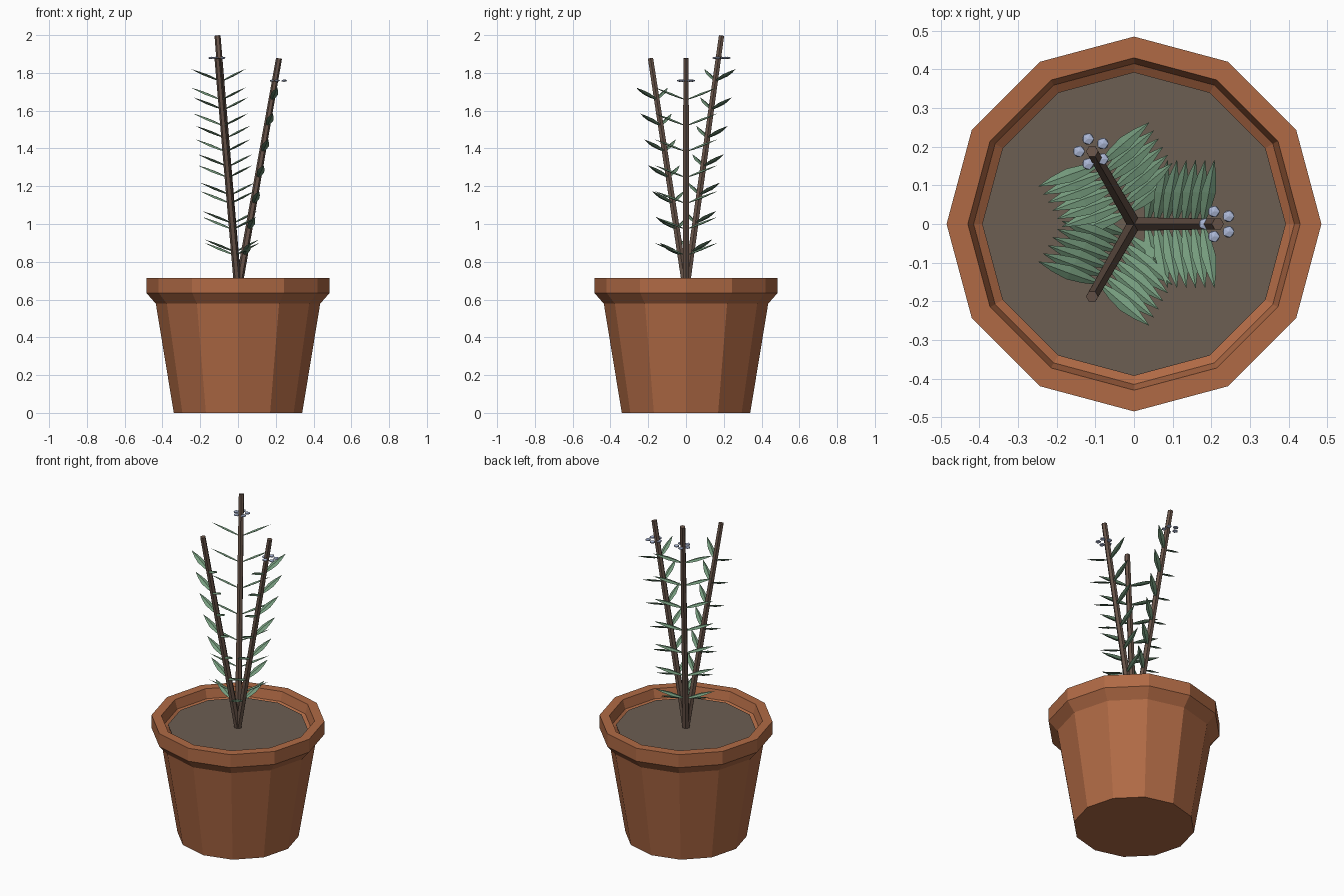
import bpy, bmesh, math
from mathutils import Vector, Matrix

if "Cube" in bpy.data.objects:
    bpy.data.objects.remove(bpy.data.objects["Cube"])


def srgb(r, g, b):
    lin = [(c / 255 / 12.92) if c < 10 else ((c / 255 + 0.055) / 1.055) ** 2.4 for c in (r, g, b)]
    return (*lin, 1)


def material(name, rgb):
    m = bpy.data.materials.new(name)
    m.diffuse_color = srgb(*rgb)
    m.use_nodes = True
    m.node_tree.nodes["Principled BSDF"].inputs["Base Color"].default_value = m.diffuse_color
    return m


TERRACOTTA = material("terracotta", (176, 106, 69))
SOIL = material("soil_brown", (108, 94, 82))
BARK = material("bark_brown", (104, 84, 73))
LEAF = material("leaf_green", (117, 155, 125))
PETAL = material("petal_blue", (172, 184, 214))


def finish(name, bm, mat):
    bmesh.ops.recalc_face_normals(bm, faces=bm.faces)
    me = bpy.data.meshes.new(name)
    bm.to_mesh(me)
    bm.free()
    me.materials.append(mat)
    ob = bpy.data.objects.new(name, me)
    bpy.context.collection.objects.link(ob)
    return ob


def lathe(name, profile, mat, sides=12):
    """Revolve an (r, z) profile and cap both ends."""
    bm = bmesh.new()
    rings = [[bm.verts.new((r * math.cos(i * math.tau / sides), r * math.sin(i * math.tau / sides), z))
              for i in range(sides)] for r, z in profile]
    for a, b in zip(rings, rings[1:]):
        for i in range(sides):
            j = (i + 1) % sides
            bm.faces.new((a[i], a[j], b[j], b[i]))
    bm.faces.new(rings[0])
    bm.faces.new(rings[-1])
    return finish(name, bm, mat)


# pot with flared rim, and the soil inside it
lathe("pot", [(0.34, 0), (0.435, 0.578), (0.485, 0.635), (0.485, 0.715),
              (0.43, 0.715), (0.415, 0.66), (0.385, 0.64)], TERRACOTTA)
lathe("soil", [(0.38, 0.62), (0.393, 0.66)], SOIL)


def add_leaf(bm, base, direction, width_dir, length, half_width):
    """Lens-shaped blade, slightly folded and thin."""
    d = direction.normalized()
    w = (width_dir - d * width_dir.dot(d)).normalized()
    n = w.cross(d)
    n = n if n.z > 0 else -n
    outline = [(0.0, 0.2), (0.25, 0.75), (0.5, 1.0), (0.75, 0.65), (1.0, 0.03)]
    prev = None
    for t, k in outline:
        c = base + d * t * length
        hw = half_width * k
        ring = [bm.verts.new(c + w * hw), bm.verts.new(c + n * 0.006 * k),
                bm.verts.new(c - w * hw), bm.verts.new(c - n * 0.006 * k)]
        if prev:
            for i in range(4):
                j = (i + 1) % 4
                bm.faces.new((prev[i], prev[j], ring[j], ring[i]))
        else:
            bm.faces.new(ring)
        prev = ring
    bm.faces.new(prev)


root = Vector((0, 0, 0.65))
for k, (top_z, has_flower) in enumerate([(1.877, True), (1.997, True), (1.877, False)]):
    ang = k * math.tau / 3
    out = Vector((math.cos(ang), math.sin(ang), 0))
    side = Vector((-math.sin(ang), math.cos(ang), 0))
    tip = out * 0.217 + Vector((0, 0, top_z))
    axis = tip - root

    # leaning six-sided stem
    bm = bmesh.new()
    place = Matrix.Translation((root + tip) / 2) @ axis.to_track_quat('Z', 'Y').to_matrix().to_4x4()
    bmesh.ops.create_cone(bm, cap_ends=True, segments=6, radius1=0.02, radius2=0.016,
                          depth=axis.length, matrix=place)
    finish(f"stem_{k + 1}", bm, BARK)

    # seven pairs of opposite leaves up the stem
    bm = bmesh.new()
    for i in range(7):
        base = root + axis * (0.15 + 0.1117 * i)
        for s in (-1, 1):
            direction = side * s * 0.165 + Vector((0, 0, 0.065)) + out * 0.03
            add_leaf(bm, base, direction, out - Vector((0, 0, 0.17)), direction.length, 0.019)
    finish(f"leaves_{k + 1}", bm, LEAF)

    # ring of five flat petals below the tip
    if has_flower:
        bm = bmesh.new()
        for p in range(5):
            a = math.radians(36 + 72 * p)
            c = tip + Vector((0.034 * math.cos(a), 0.034 * math.sin(a), -0.118))
            bmesh.ops.create_icosphere(bm, subdivisions=1, radius=0.017,
                                       matrix=Matrix.Translation(c) @ Matrix.Diagonal((1, 1, 0.4, 1)))
        finish(f"flower_{k + 1}", bm, PETAL)
